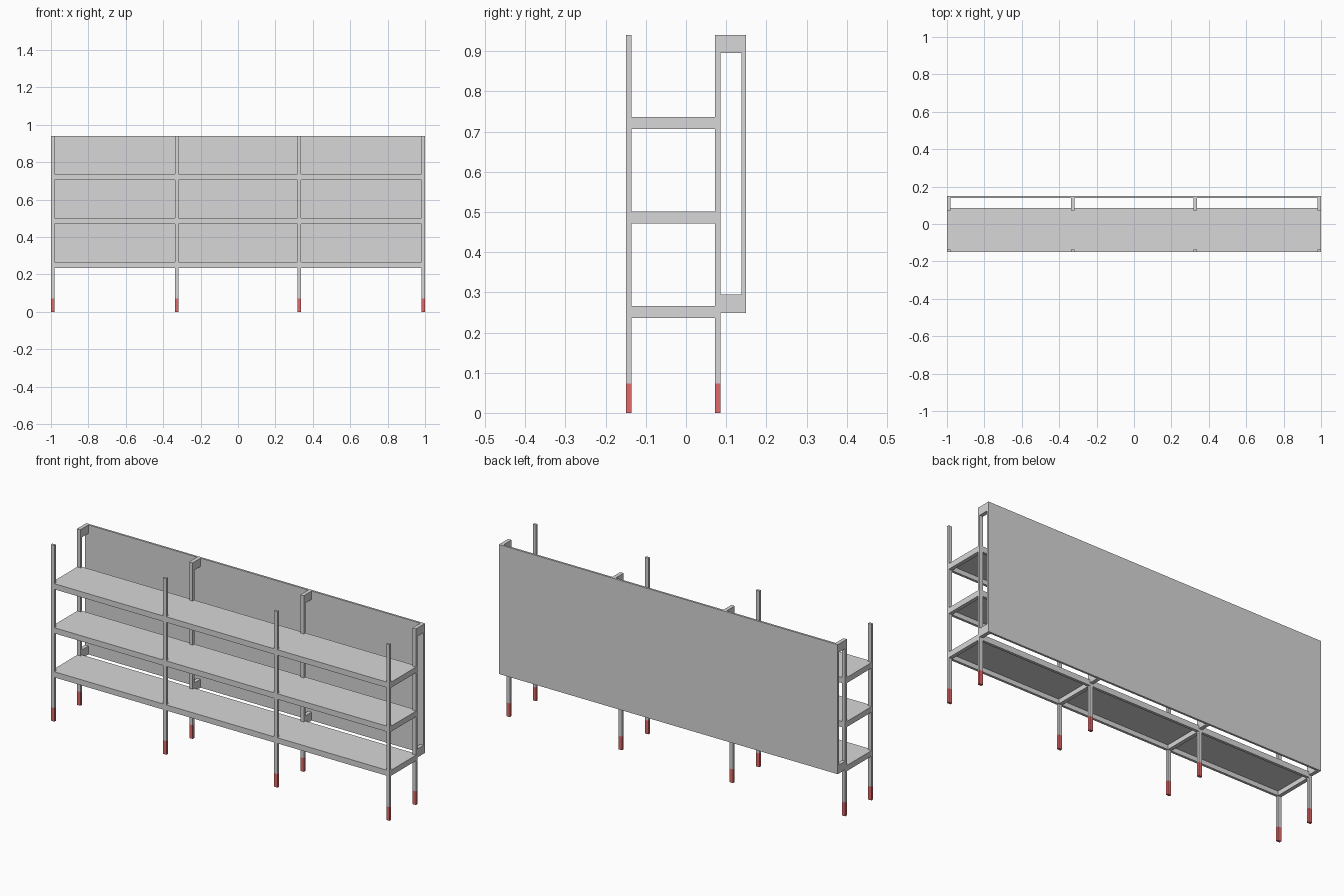
import bpy
import bmesh
from mathutils import Vector

if "Cube" in bpy.data.objects:
    bpy.data.objects.remove(bpy.data.objects["Cube"], do_unlink=True)


def material(name, rgb):
    m = bpy.data.materials.new(name)
    m.use_nodes = True
    m.diffuse_color = (*rgb, 1)
    m.node_tree.nodes["Principled BSDF"].inputs["Base Color"].default_value = (*rgb, 1)
    return m


grey = material("light grey metal", (0.68, 0.68, 0.69))
red = material("red foot", (0.77, 0.145, 0.145))


def box(name, x, y, z, mat=grey):
    """Box from (low, high) ranges on each axis."""
    lo, hi = Vector((x[0], y[0], z[0])), Vector((x[1], y[1], z[1]))
    bm = bmesh.new()
    bmesh.ops.create_cube(bm, size=1)
    for v in bm.verts:
        v.co = (lo + hi) / 2 + v.co * (hi - lo)
    mesh = bpy.data.meshes.new(name)
    bm.to_mesh(mesh)
    bm.free()
    mesh.materials.append(mat)
    obj = bpy.data.objects.new(name, mesh)
    bpy.context.collection.objects.link(obj)
    return obj


HALF, HEIGHT = 1.0, 0.94
POST_W = 0.02
FOOT = 0.073
PANEL_BOTTOM = 0.249
BRACKET_H = 0.045
FRONT = (-0.149, -0.136)      # front post depth
BACK = (0.072, 0.086)         # rear post depth
PANEL = (0.138, 0.149)        # back panel depth
RAIL_H, BOARD = 0.03, 0.006
SHELVES = {"lower": 0.266, "middle": 0.501, "upper": 0.736}

centres = [-HALF + POST_W / 2, -0.328, 0.328, HALF - POST_W / 2]
posts = [(c - POST_W / 2, c + POST_W / 2) for c in centres]
bays = [(a[1], b[0]) for a, b in zip(posts, posts[1:])]
inner = (FRONT[1], BACK[0])

# Uprights with red feet, and brackets that hold the back panel
for i, x in enumerate(posts, 1):
    for side, y in (("front", FRONT), ("rear", BACK)):
        box(f"{side}_post_{i}", x, y, (FOOT, HEIGHT))
        box(f"{side}_foot_{i}", x, y, (0, FOOT), red)
    reach = (BACK[1], PANEL[0])
    box(f"top_bracket_{i}", x, reach, (HEIGHT - BRACKET_H, HEIGHT))
    box(f"bottom_bracket_{i}", x, reach, (PANEL_BOTTOM, PANEL_BOTTOM + BRACKET_H))

# Shelves: open-bottomed frames with a thin board in each bay
for level, top in SHELVES.items():
    z = (top - RAIL_H, top)
    for i, x in enumerate(posts, 1):
        box(f"{level}_cross_beam_{i}", x, inner, z)
    for i, x in enumerate(bays, 1):
        box(f"{level}_front_rail_{i}", x, FRONT, z)
        box(f"{level}_rear_rail_{i}", x, BACK, z)
        box(f"{level}_board_{i}", x, inner, (top - BOARD, top))

# Back panel
box("back_panel", (-HALF, HALF), PANEL, (PANEL_BOTTOM, HEIGHT))
